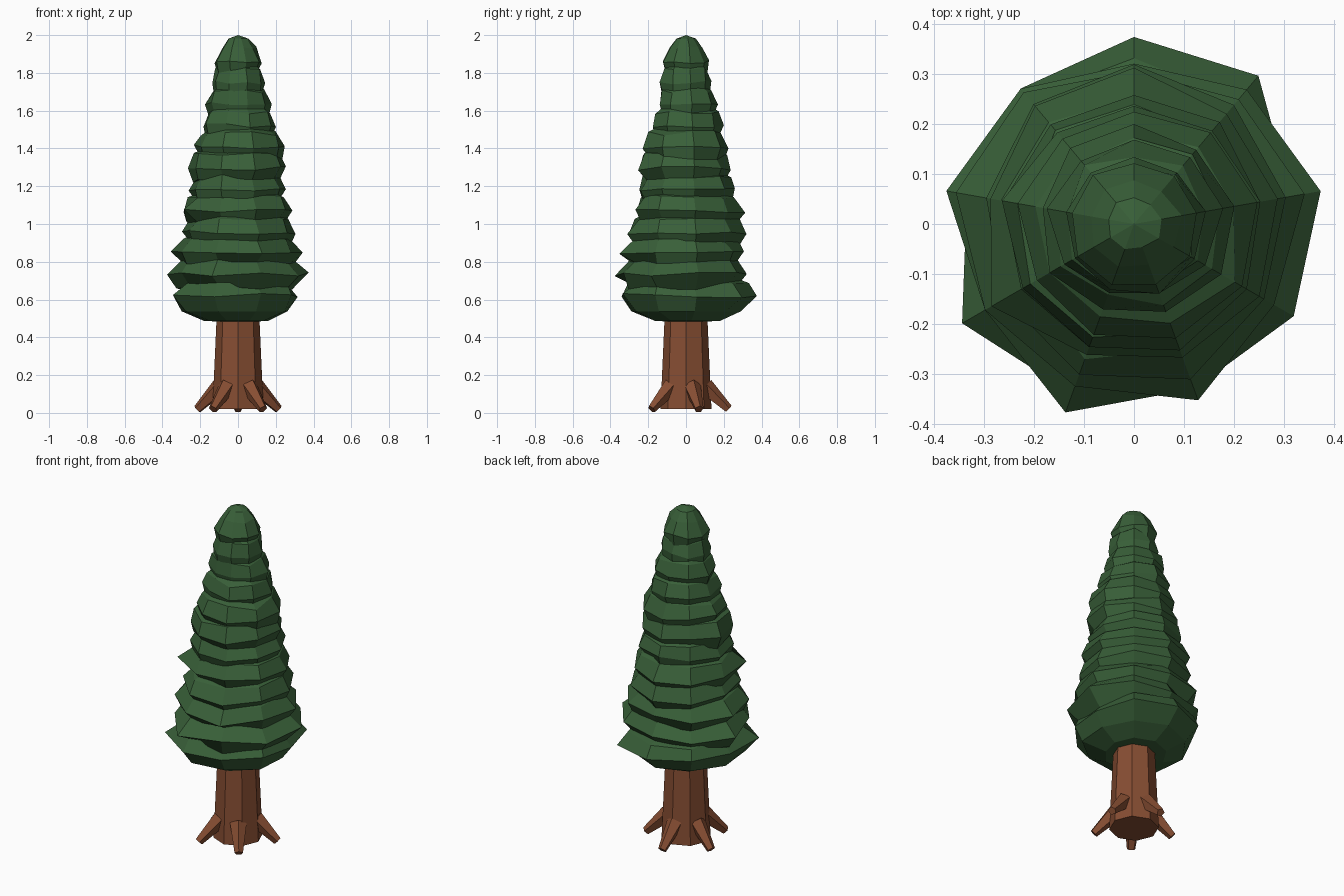
import bpy, bmesh, math, random
from mathutils import Vector, Matrix

if "Cube" in bpy.data.objects:
    bpy.data.objects.remove(bpy.data.objects["Cube"])

random.seed(11)


def material(name, color):
    m = bpy.data.materials.new(name)
    m.diffuse_color = (*color, 1)
    m.use_nodes = True
    m.node_tree.nodes["Principled BSDF"].inputs["Base Color"].default_value = m.diffuse_color
    return m


def add_object(name, bm, mat):
    bmesh.ops.recalc_face_normals(bm, faces=bm.faces)
    mesh = bpy.data.meshes.new(name)
    bm.to_mesh(mesh)
    bm.free()
    mesh.materials.append(mat)
    obj = bpy.data.objects.new(name, mesh)
    bpy.context.collection.objects.link(obj)
    return obj


def tapered(name, start, end, r1, r2, sides, mat):
    # Capped tapered cylinder between two points
    start, end = Vector(start), Vector(end)
    axis = end - start
    turn = axis.to_track_quat('Z', 'Y').to_matrix().to_4x4()
    bm = bmesh.new()
    bmesh.ops.create_cone(
        bm, cap_ends=True, segments=sides, radius1=r1, radius2=r2, depth=axis.length,
        matrix=Matrix.Translation((start + end) / 2) @ turn)
    return add_object(name, bm, mat)


green = material("needles", (0.04, 0.115, 0.04))
brown = material("bark", (0.24, 0.075, 0.032))

# Trunk
tapered("trunk", (0, 0, 0.02), (0, 0, 0.80), 0.135, 0.10, 8, brown)

# Five splayed roots
for i in range(5):
    a = math.radians(90 + 72 * i)
    c, s = math.cos(a), math.sin(a)
    tapered(f"root_{i + 1}", (0.10 * c, 0.10 * s, 0.14), (0.225 * c, 0.225 * s, 0.02),
            0.048, 0.024, 5, brown)

# Foliage: twelve overlapping squashed balls; reach to left, right, front, back
REACH = [
    (0.35, 0.335, 0.36, 0.375), (0.375, 0.375, 0.37, 0.335), (0.378, 0.345, 0.35, 0.32),
    (0.315, 0.315, 0.335, 0.32), (0.305, 0.29, 0.285, 0.315), (0.273, 0.257, 0.27, 0.275),
    (0.273, 0.263, 0.27, 0.24), (0.252, 0.263, 0.24, 0.23), (0.195, 0.21, 0.195, 0.205),
    (0.177, 0.183, 0.15, 0.17), (0.145, 0.15, 0.15, 0.14), (0.13, 0.128, 0.13, 0.13)]
# Individual branch tips: (layer, side) -> radius; sides count anticlockwise from the back
TIPS = {(0, 0): 0.375, (0, 3): 0.398, (0, 8): 0.388, (1, 2): 0.382, (1, 3): 0.345,
        (1, 4): 0.402, (1, 7): 0.38, (2, 3): 0.345, (2, 5): 0.376, (3, 3): 0.30,
        (4, 3): 0.33, (7, 3): 0.225}
SIDES, RINGS, HALF = 9, 6, 0.14

for n, (left, right, front, back) in enumerate(REACH):
    zc = 0.62 + n * 1.24 / 11
    bm = bmesh.new()
    rings = []
    for k in range(1, RINGS):
        t = math.pi * k / RINGS
        ring = []
        for j in range(SIDES):
            a = math.radians(90 + 40 * j)
            c, s = math.cos(a), math.sin(a)
            reach = c * c * (right if c > 0 else left) + s * s * (back if s > 0 else front)
            dz = random.uniform(-0.012, 0.012) if k in (2, 3, 4) else 0
            if k == 3:
                r = TIPS.get((n, j), reach * random.uniform(0.93, 1.01))
            else:
                r = reach * math.sin(t) * random.uniform(0.88, 1.05)
                if n == 11 and k > 3:
                    r *= 0.86
            if n == 0 and k < 3:
                dz = -0.012
            ring.append(bm.verts.new((r * c, r * s, zc - HALF * math.cos(t) + dz)))
        rings.append(ring)
    bottom = bm.verts.new((0, 0, zc - HALF))
    top = bm.verts.new((0, 0, zc + HALF))
    for j in range(SIDES):
        m = (j + 1) % SIDES
        bm.faces.new((bottom, rings[0][m], rings[0][j]))
        bm.faces.new((top, rings[-1][j], rings[-1][m]))
        for lo, hi in zip(rings, rings[1:]):
            bm.faces.new((lo[j], lo[m], hi[m], hi[j]))
    add_object(f"foliage_layer_{n + 1}", bm, green)
